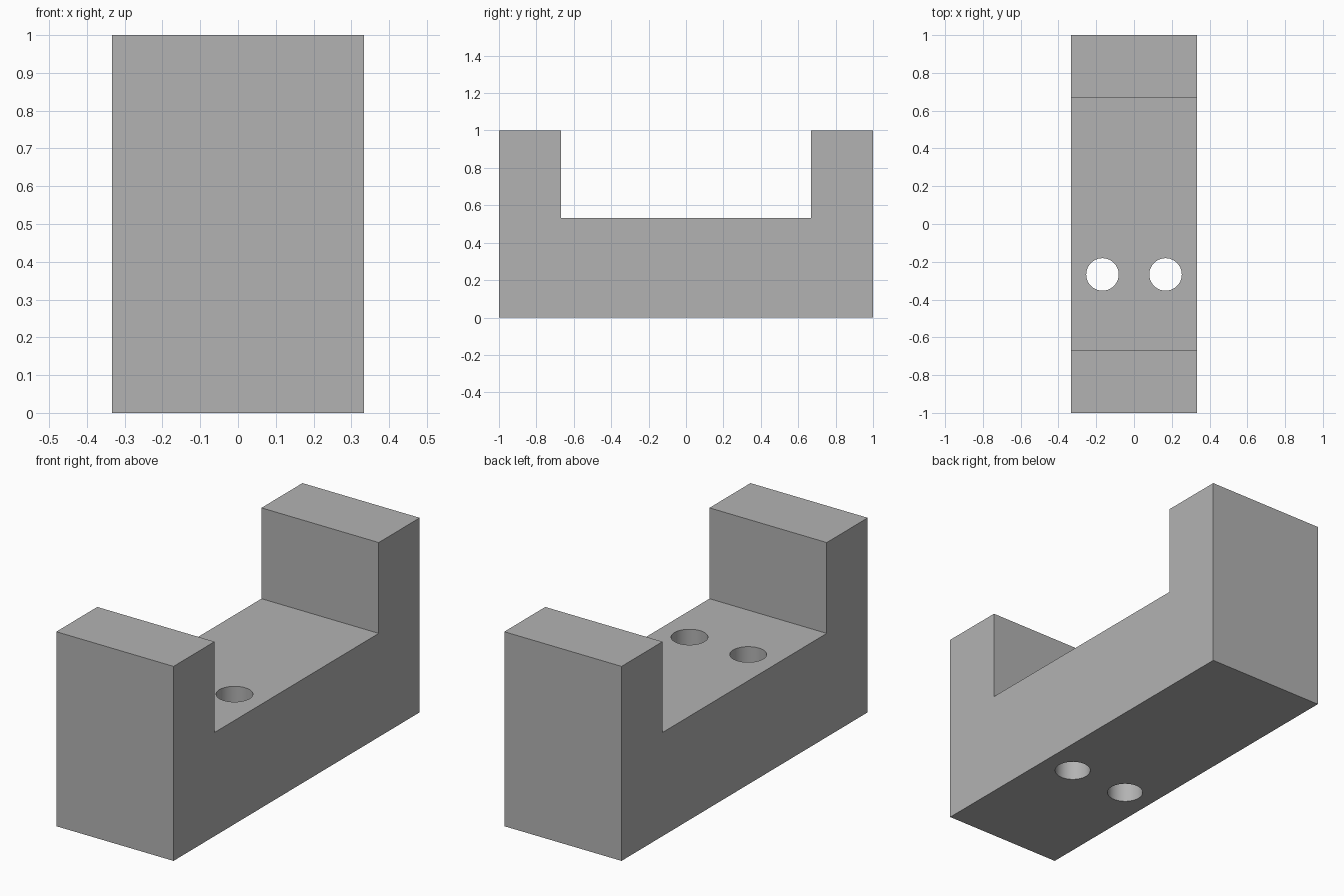
import bpy, bmesh
from mathutils import Matrix

cube = bpy.data.objects.get("Cube")
if cube:
    bpy.data.objects.remove(cube, do_unlink=True)

WIDTH, FLOOR, INNER = 0.667, 0.533, 0.667
HOLE_X, HOLE_Y, HOLE_R = 0.167, -0.267, 0.086

grey = bpy.data.materials.new("plain grey")
grey.use_nodes = True
grey.diffuse_color = (0.45, 0.45, 0.45, 1)
grey.node_tree.nodes["Principled BSDF"].inputs["Base Color"].default_value = grey.diffuse_color


def add_object(name, bm):
    bmesh.ops.recalc_face_normals(bm, faces=bm.faces)
    mesh = bpy.data.meshes.new(name)
    bm.to_mesh(mesh)
    bm.free()
    mesh.materials.append(grey)
    obj = bpy.data.objects.new(name, mesh)
    bpy.context.collection.objects.link(obj)
    return obj


# U-shaped block: side profile extruded across the width
profile = [(-1, 0), (1, 0), (1, 1), (INNER, 1), (INNER, FLOOR),
           (-INNER, FLOOR), (-INNER, 1), (-1, 1)]
bm = bmesh.new()
side = bm.faces.new([bm.verts.new((-WIDTH / 2, y, z)) for y, z in profile])
extruded = bmesh.ops.extrude_face_region(bm, geom=[side])["geom"]
bmesh.ops.translate(bm, vec=(WIDTH, 0, 0),
                    verts=[v for v in extruded if isinstance(v, bmesh.types.BMVert)])
block = add_object("bracket_block", bm)

# Pair of drilled holes through the floor
bm = bmesh.new()
for x in (-HOLE_X, HOLE_X):
    bmesh.ops.create_cone(bm, cap_ends=True, segments=48, radius1=HOLE_R, radius2=HOLE_R,
                          depth=1, matrix=Matrix.Translation((x, HOLE_Y, FLOOR / 2)))
drill = add_object("hole_cutter", bm)
drill.hide_render = True
drill.hide_viewport = True

cut = block.modifiers.new("drilled holes", 'BOOLEAN')
cut.operation = 'DIFFERENCE'
cut.solver = 'EXACT'
cut.object = drill

# Apply the cut, then smooth only the hole walls
bpy.context.view_layer.objects.active = block
block.select_set(True)
bpy.ops.object.modifier_apply(modifier=cut.name)
bpy.data.objects.remove(drill, do_unlink=True)
bpy.ops.object.shade_smooth_by_angle()
